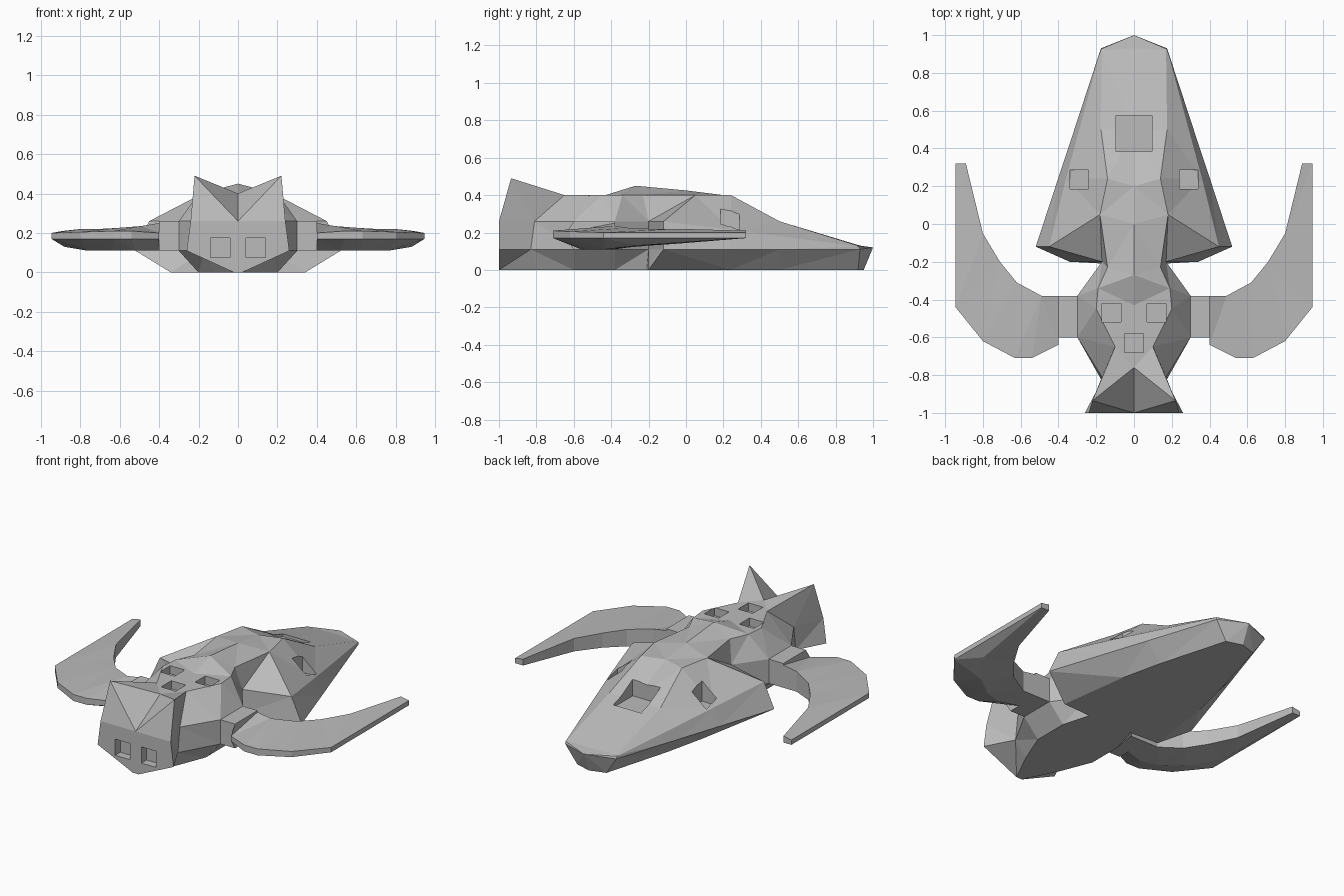
import bpy
import bmesh
from mathutils import Vector

default_cube = bpy.data.objects.get("Cube")
if default_cube:
    bpy.data.objects.remove(default_cube, do_unlink=True)

# Single hull colour
grey = bpy.data.materials.new("hull_grey")
grey.use_nodes = True
shade = (0.5, 0.5, 0.5, 1)
grey.diffuse_color = shade
for node in grey.node_tree.nodes:
    if node.type == 'BSDF_PRINCIPLED':
        node.inputs["Base Color"].default_value = shade
        node.inputs["Roughness"].default_value = 0.8


def finish(bm, name):
    """Weld, triangulate and turn the bmesh into a flat shaded object."""
    bmesh.ops.remove_doubles(bm, verts=bm.verts, dist=0.001)
    bmesh.ops.triangulate(bm, faces=bm.faces, quad_method='SHORT_EDGE')
    bmesh.ops.recalc_face_normals(bm, faces=bm.faces)
    mesh = bpy.data.meshes.new(name)
    bm.to_mesh(mesh)
    bm.free()
    mesh.materials.append(grey)
    obj = bpy.data.objects.new(name, mesh)
    bpy.context.collection.objects.link(obj)
    return obj


def loft(bm, rings):
    """Skin closed rings of equal length and return their vertices."""
    loops = [[bm.verts.new(p) for p in ring] for ring in rings]
    count = len(loops[0])
    for first, second in zip(loops, loops[1:]):
        for i in range(count):
            j = (i + 1) % count
            bm.faces.new((first[i], first[j], second[j], second[i]))
    return loops


# Levels shared by the hull rails
MID, LOW, TOP = 0.26, 0.11, 0.40

# Rails running from the head to the tail
spine = [(-1, MID), (-.76, TOP), (-.6, TOP), (-.43, TOP), (-.27, .45),
         (0, .425), (.2, TOP), (.5, MID), (.93, .13), (1, .12)]
shoulder = [(.22, -.935, .49), (.1, -.65, TOP), (.2, -.45, TOP),
            (.19, -.34, TOP), (.14, -.23, TOP), (.18, .05, TOP),
            (.14, .24, TOP), (.175, .5, MID), (.17, .92, .13), (0, 1, .12)]
upper_side = [(.24, -1, MID), (.17, -.81, MID), (.3, -.6, MID),
              (.3, -.38, MID), (.17, -.2, MID), (.45, -.12, MID),
              (.36, .24, .215), (.29, .5, .18), (.175, .925, .125), (0, 1, .12)]
lower_side = [(.26, -1), (.17, -.83), (.3, -.6), (.3, -.38), (.17, -.2),
              (.52, -.12), (.402, .24), (.316, .5), (.175, .93), (0, 1)]
keel_edge = [(.02, -1), (.12, -.8), (.2, -.6), (.2, -.38), (.15, -.21),
             (.34, -.2), (.28, .24), (.22, .5), (.1, .92), (0, .95)]

# Hull, with rings mirrored about the centre plane
rings = []
for s, sh, up, lo, ke in zip(spine, shoulder, upper_side, lower_side, keel_edge):
    low_height = .12 if lo[0] == 0 else LOW
    half = [sh, up, (*lo, low_height), (*ke, 0)]
    mirrored = [(-x, y, z) for x, y, z in reversed(half)]
    rings.append([(0, *s)] + half + [(0, ke[1], 0)] + mirrored)

bm = bmesh.new()
face_ring = loft(bm, rings)[0]
bm.faces.new(face_ring[:6])
bm.faces.new(face_ring[5:] + face_ring[:1])
bmesh.ops.dissolve_degenerate(bm, dist=0.0005, edges=bm.edges)
hull = finish(bm, "hull")

# Square recesses: centre and size of each cutter
recesses = [((0, .48, .32), (.19, .19, .2)),
            ((0, -.63, TOP), (.1, .1, .1))]
for side in (-1, 1):
    recesses += [((side * .12, -.47, TOP), (.1, .1, .1)),
                 ((side * .29, .235, .3), (.1, .1, .2)),
                 ((side * .09, -1, .125), (.1, .1, .1))]

cutters = []
for centre, size in recesses:
    bm = bmesh.new()
    bmesh.ops.create_cube(bm, size=1)
    bmesh.ops.scale(bm, vec=size, verts=bm.verts)
    bmesh.ops.translate(bm, vec=centre, verts=bm.verts)
    cutter = finish(bm, "recess_cutter")
    cutter.hide_render = True
    cutters.append(cutter)
    cut = hull.modifiers.new("recess", 'BOOLEAN')
    cut.operation = 'DIFFERENCE'
    cut.solver = 'EXACT'
    cut.object = cutter

# Bake the recesses and drop the cutters
bpy.context.view_layer.update()
graph = bpy.context.evaluated_depsgraph_get()
carved = bpy.data.meshes.new_from_object(hull.evaluated_get(graph))
hull.modifiers.clear()
hull.data = carved
for cutter in cutters:
    bpy.data.objects.remove(cutter, do_unlink=True)

# Curved wings: inner edge, outer edge, then heights of
# inner top, outer top, outer rim, keel and inner bottom
wing_stations = [
    ((.26, -.38), (.26, -.6), (MID, MID, LOW, LOW, LOW)),
    ((.4, -.38), (.4, -.6), (MID, MID, LOW, LOW, LOW)),
    ((.4, -.38), (.4, -.64), (.25, .2, .17, LOW, LOW)),
    ((.49, -.38), (.54, -.71), (.235, .21, .17, LOW, LOW)),
    ((.62, -.31), (.63, -.71), (.225, .21, .17, LOW, .12)),
    ((.71, -.2), (.8, -.62), (.22, .205, .17, LOW, .13)),
    ((.8, -.05), (.945, -.44), (.22, .2, .17, .13, .14)),
    ((.89, .32), (.945, .32), (.21, .2, .17, .17, .17)),
]
for side, name in ((1, "left_wing"), (-1, "right_wing")):
    rings = []
    for inner, outer, heights in wing_stations:
        a, b = Vector(inner), Vector(outer)
        spots = (a, b, b, b.lerp(a, 0.45), a)
        rings.append([(side * p.x, p.y, z) for p, z in zip(spots, heights)])
    bm = bmesh.new()
    loops = loft(bm, rings)
    bm.faces.new(loops[0])
    bm.faces.new(loops[-1])
    finish(bm, name)
